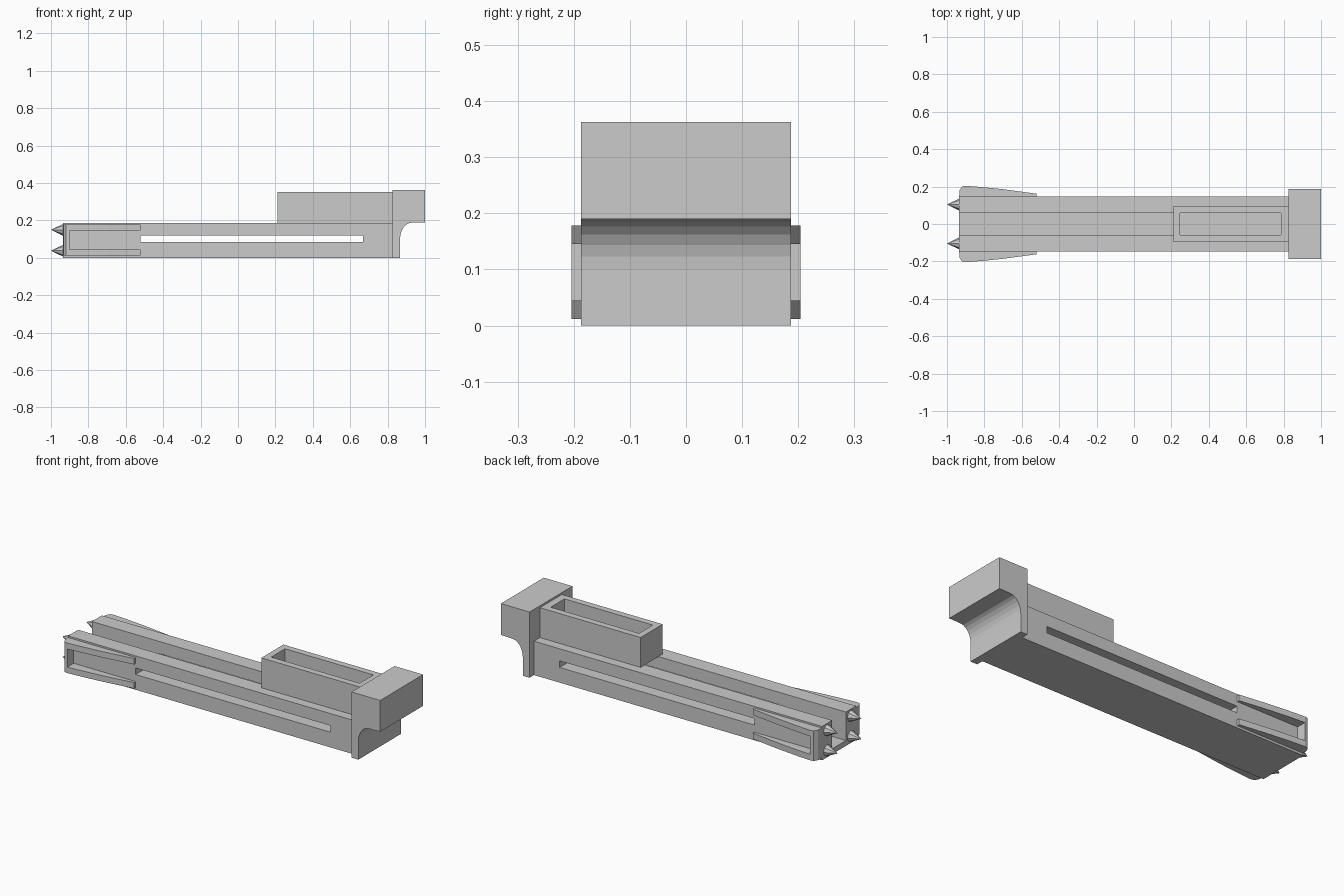
import bpy, bmesh, math
from mathutils import Matrix

if "Cube" in bpy.data.objects:
    bpy.data.objects.remove(bpy.data.objects["Cube"])


def prism(name, pts, axis, lo, hi):
    """Extrude a 2D outline along an axis: x uses (y,z), y uses (x,z), z uses (x,y)."""
    place = {'x': lambda p, t: (t, p[0], p[1]),
             'y': lambda p, t: (p[0], t, p[1]),
             'z': lambda p, t: (p[0], p[1], t)}[axis]
    bm = bmesh.new()
    a = [bm.verts.new(place(p, lo)) for p in pts]
    b = [bm.verts.new(place(p, hi)) for p in pts]
    bm.faces.new(a)
    bm.faces.new(b)
    n = len(pts)
    for i in range(n):
        bm.faces.new((a[i], a[(i + 1) % n], b[(i + 1) % n], b[i]))
    bmesh.ops.recalc_face_normals(bm, faces=bm.faces)
    return finish(name, bm)


def finish(name, bm):
    me = bpy.data.meshes.new(name)
    bm.to_mesh(me)
    bm.free()
    ob = bpy.data.objects.new(name, me)
    bpy.context.collection.objects.link(ob)
    return ob


def rect(x0, x1, y0, y1):
    return [(x0, y0), (x1, y0), (x1, y1), (x0, y1)]


def cut(ob, cutter):
    """Subtract the cutter and remove it."""
    mod = ob.modifiers.new("cut", 'BOOLEAN')
    mod.operation = 'DIFFERENCE'
    mod.solver = 'EXACT'
    mod.object = cutter
    cutter.hide_render = True
    bpy.context.view_layer.objects.active = ob
    bpy.ops.object.modifier_apply(modifier=mod.name)
    bpy.data.objects.remove(cutter)


def mirror_y(ob):
    mod = ob.modifiers.new("mirror", 'MIRROR')
    mod.use_axis = (False, True, False)


# Channelled body with a long slot through both walls
body = prism("channel_body",
             [(-.148, 0), (.148, 0), (.148, .187), (.06, .187),
              (.06, .03), (-.06, .03), (-.06, .187), (-.148, .187)],
             'x', -.935, .825)
cut(body, prism("slot_cutter", rect(-.522, .668, .084, .12), 'y', -.4, .4))

# Open box on top
box = prism("top_box", rect(.21, .825, -.096, .096), 'z', .187, .352)
cut(box, prism("box_cutter", rect(.245, .785, -.06, .06), 'z', .1, .5))

# Butt plate with concave underside
arc = [(.866 + .064 * (1 - math.cos(t)), .10 + .088 * math.sin(t))
       for t in [math.radians(15 * i) for i in range(7)]]
prism("butt_plate",
      [(.825, 0), (.866, 0), (.866, .045)] + arc +
      [(1, .19), (1, .363), (.825, .363)], 'y', -.187, .187)

# Flared side frames: two strips and an end bar, mirrored
flare = [(-.522, .146), (-.522, .162), (-.70, .186), (-.82, .198), (-.90, .204),
         (-.92, .2), (-.932, .18), (-.935, .146)]
for name, z0, z1 in (("lower_flare_strip", .012, .045),
                     ("upper_flare_strip", .145, .178)):
    mirror_y(prism(name, flare, 'z', z0, z1))
mirror_y(prism("flare_end_bar",
               [(-.90, .146), (-.90, .204), (-.92, .2), (-.932, .18), (-.935, .146)],
               'z', .045, .145))

# Four spikes on the end
for name, z in (("lower_spike", .038), ("upper_spike", .15)):
    bm = bmesh.new()
    bmesh.ops.create_cone(bm, cap_ends=True, segments=8, radius1=.032, radius2=0,
                          depth=.066,
                          matrix=Matrix.Translation((-.967, .104, z))
                          @ Matrix.Rotation(-math.pi / 2, 4, 'Y'))
    mirror_y(finish(name, bm))
